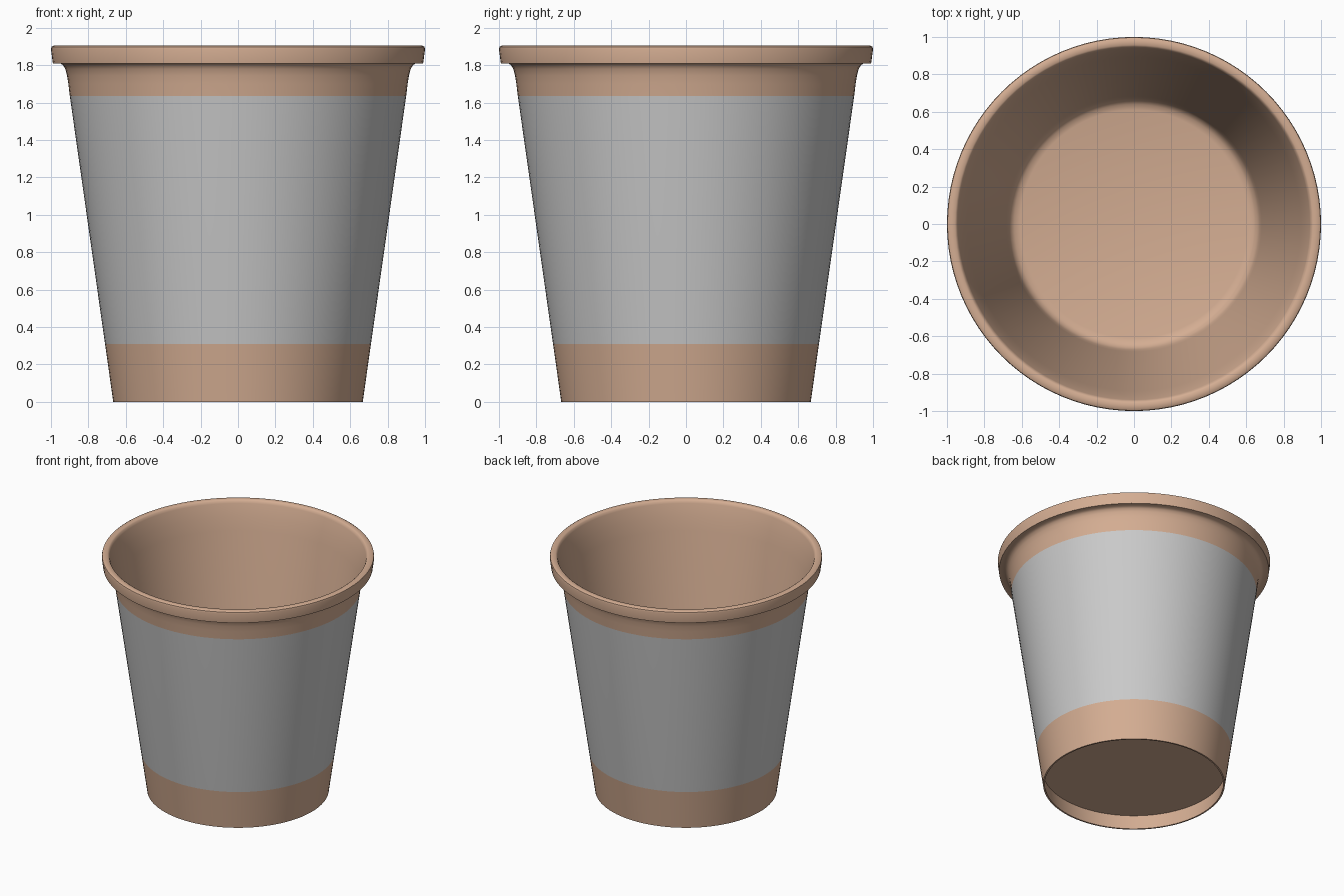
import bpy
import bmesh
from math import radians, tau, cos, sin

SEGMENTS = 96
BAND_LOW, BAND_HIGH = 0.31, 1.635

old = bpy.data.objects.get("Cube")
if old:
    bpy.data.objects.remove(old, do_unlink=True)


def make_material(name, rgb):
    mat = bpy.data.materials.new(name)
    mat.use_nodes = True
    colour = (*rgb, 1.0)
    mat.diffuse_color = colour
    mat.node_tree.nodes["Principled BSDF"].inputs["Base Color"].default_value = colour
    return mat


tan = make_material("tan_paper", (0.66, 0.42, 0.29))
grey = make_material("grey_sleeve", (0.59, 0.59, 0.59))


def lathe(name, profile, materials, rule=None):
    """Revolve (radius, z) points about the z axis; radius 0 becomes a pole."""
    bm = bmesh.new()
    rings = []
    for r, z in profile:
        count = SEGMENTS if r > 0 else 1
        rings.append([bm.verts.new((r * cos(tau * i / SEGMENTS),
                                    r * sin(tau * i / SEGMENTS), z))
                      for i in range(count)])
    for low, high in zip(rings, rings[1:]):
        for i in range(SEGMENTS):
            j = (i + 1) % SEGMENTS
            corners = [low[i % len(low)], low[j % len(low)],
                       high[j % len(high)], high[i % len(high)]]
            bm.faces.new(list(dict.fromkeys(corners)))
    bmesh.ops.recalc_face_normals(bm, faces=bm.faces)
    if rule:
        for face in bm.faces:
            face.material_index = rule(face)
    mesh = bpy.data.meshes.new(name)
    bm.to_mesh(mesh)
    bm.free()
    for mat in materials:
        mesh.materials.append(mat)
    obj = bpy.data.objects.new(name, mesh)
    bpy.context.collection.objects.link(obj)
    bpy.ops.object.select_all(action="DESELECT")
    obj.select_set(True)
    bpy.context.view_layer.objects.active = obj
    bpy.ops.object.shade_smooth_by_angle(angle=radians(40))
    return obj


def wall(z):
    """Outer radius of the tapered side at height z."""
    return 0.667 + 0.142 * z


# Outside: recessed underside, foot, tapered side, flare and rolled rim
outside = [(0, 0.12), (wall(0.12) - 0.012, 0.12), (wall(0) - 0.012, 0),
           (wall(0), 0), (wall(BAND_LOW), BAND_LOW), (wall(BAND_HIGH), BAND_HIGH),
           (0.907, 1.70), (0.914, 1.745), (0.923, 1.78), (0.935, 1.80),
           (0.95, 1.81), (0.99, 1.81), (1.0, 1.885), (0.997, 1.898), (0.985, 1.905)]

# Inside: lip, tapered wall and rounded corner into the floor
inside = [(0.957, 1.905), (0.947, 1.898), (0.94, 1.88), (0.915, 1.78),
          (0.893, 1.68), (wall(0.25) - 0.02, 0.25), (0.672, 0.19),
          (0.66, 0.16), (0.64, 0.143), (0.61, 0.135), (0, 0.135)]


def band_rule(face):
    """Grey on the outward faces between the two band heights."""
    centre = face.calc_center_median()
    outward = face.normal.x * centre.x + face.normal.y * centre.y > 0
    return int(outward and BAND_LOW < centre.z < BAND_HIGH)


lathe("paper_cup", outside + inside, [tan, grey], band_rule)
